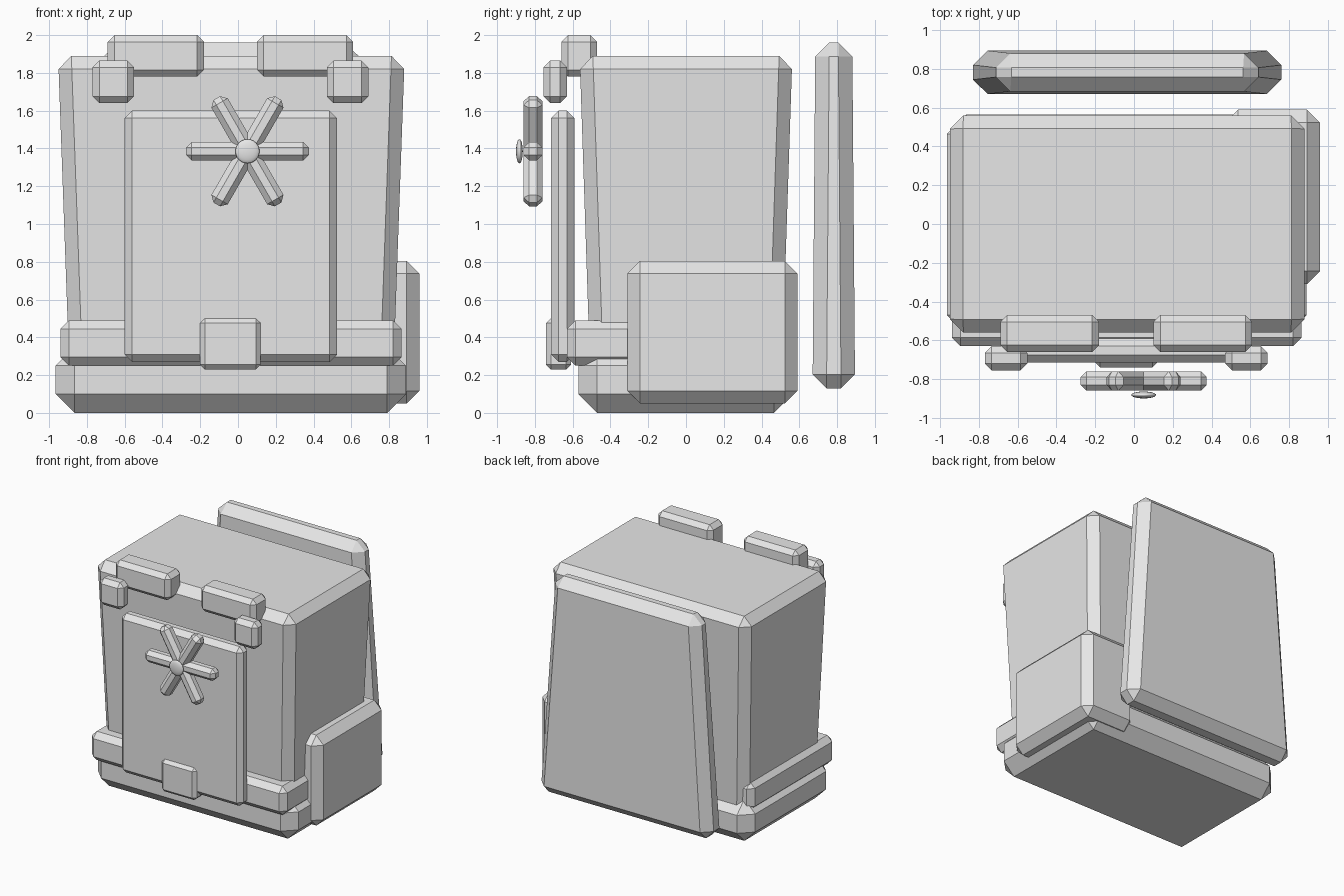
import bpy, bmesh
from math import radians
from mathutils import Matrix, Vector

default = bpy.data.objects.get("Cube")
if default:
    bpy.data.objects.remove(default, do_unlink=True)

grey = bpy.data.materials.new("plain grey")
grey.use_nodes = True
colour = (0.8, 0.8, 0.8, 1)
grey.diffuse_color = colour
grey.node_tree.nodes["Principled BSDF"].inputs["Base Color"].default_value = colour


def finish(name, bm):
    mesh = bpy.data.meshes.new(name)
    bm.to_mesh(mesh)
    bm.free()
    mesh.materials.append(grey)
    obj = bpy.data.objects.new(name, mesh)
    bpy.context.collection.objects.link(obj)
    return obj


def block(name, x, y, z, chamfer, top=(1, 1), turn=0):
    """Chamfered box between the given ranges; top scales the upper end."""
    centre = Vector([(a + b) / 2 for a, b in (x, y, z)])
    size = [b - a for a, b in (x, y, z)]
    bm = bmesh.new()
    bmesh.ops.create_cube(bm, size=1)
    for v in bm.verts:
        if v.co.z > 0:
            v.co.x *= top[0]
            v.co.y *= top[1]
        v.co = Vector([c * s for c, s in zip(v.co, size)])
    bmesh.ops.bevel(bm, geom=bm.edges[:], offset=chamfer, segments=1,
                    affect='EDGES', clamp_overlap=True)
    bm.transform(Matrix.Translation(centre) @ Matrix.Rotation(radians(turn), 4, 'Y'))
    return finish(name, bm)


# Main bag: flared body on a wide base, with a belt around it
block("body", (-0.89, 0.82), (-0.505, 0.505), (0.15, 1.89), 0.07, top=(1.073, 1.115))
block("base", (-0.965, 0.89), (-0.57, 0.565), (0, 0.35), 0.1)
block("belt", (-0.94, 0.865), (-0.63, 0.48), (0.25, 0.49), 0.045)

# Pockets and rear panel
block("front_pocket", (-0.6, 0.525), (-0.715, -0.59), (0.27, 1.6), 0.04)
block("side_pouch", (0.47, 0.96), (-0.31, 0.59), (0.05, 0.805), 0.067)
block("back_panel", (-0.835, 0.765), (0.67, 0.895), (0.13, 1.96), 0.074, top=(0.84, 0.87))

# Fastenings, paired about the bag's own middle
block("belt_buckle", (-0.2, 0.12), (-0.74, -0.61), (0.23, 0.5), 0.025)
middle = -0.04
for side, sign in (("right", -1), ("left", 1)):
    for name, near, far, y, z, chamfer in (
            ("strap", 0.14, 0.65, (-0.66, -0.47), (1.78, 2.0), 0.036),
            ("clip", 0.51, 0.73, (-0.755, -0.63), (1.64, 1.865), 0.036)):
        x = sorted((middle + sign * near, middle + sign * far))
        block(f"{side}_{name}", x, y, z, chamfer)

# Six-armed ornament: three crossed bars and a flat round hub
hub = Vector((0.05, -0.882, 1.385))
for i in range(3):
    block(f"ornament_bar_{i + 1}", (hub.x - 0.325, hub.x + 0.325), (-0.86, -0.76),
          (hub.z - 0.05, hub.z + 0.05), 0.03, turn=60 * i)

bm = bmesh.new()
bmesh.ops.create_uvsphere(bm, u_segments=24, v_segments=12, radius=0.064)
bm.transform(Matrix.Translation(hub) @ Matrix.Diagonal((1, 0.28, 1, 1)))
for f in bm.faces:
    f.smooth = True
finish("ornament_hub", bm)
